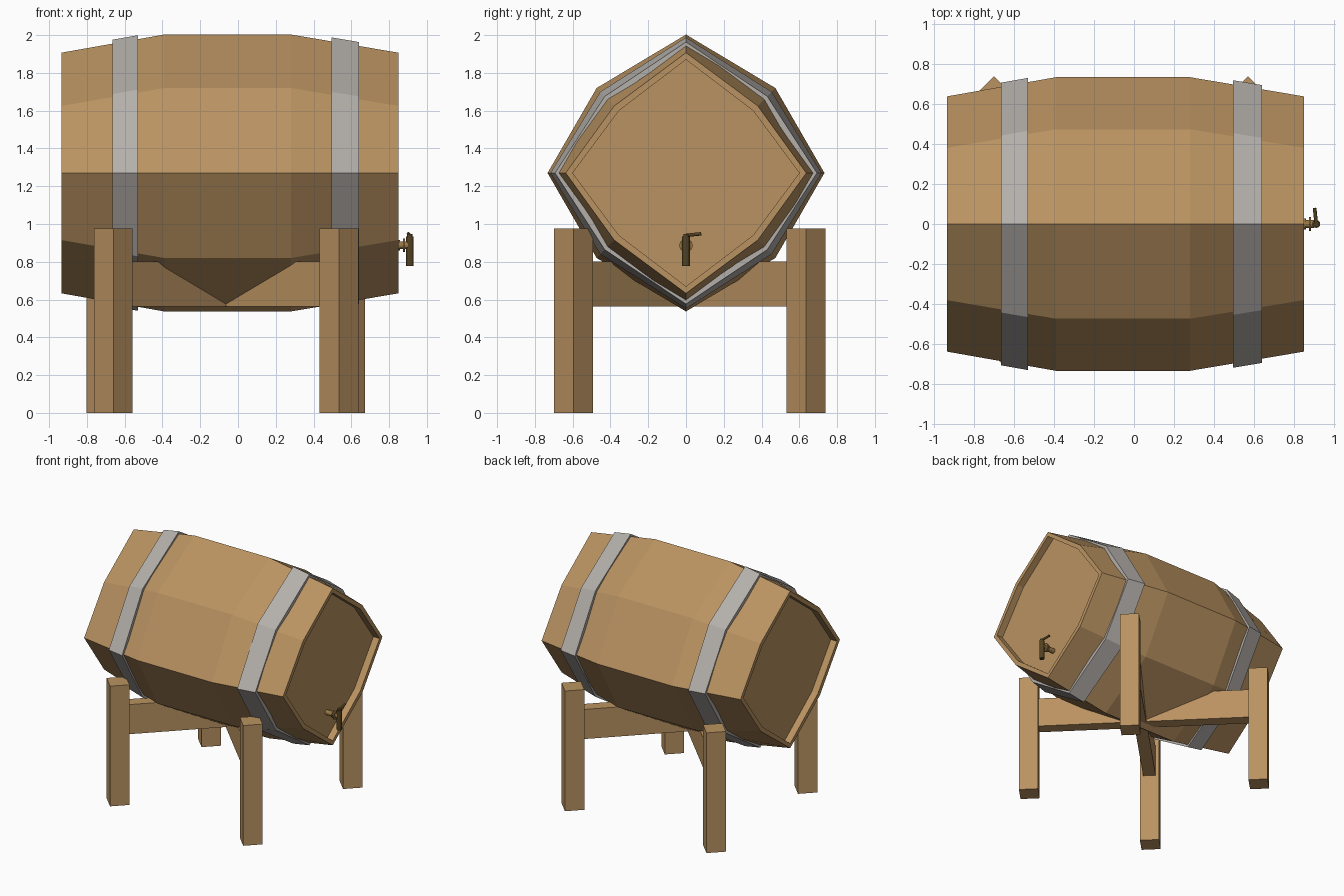
import bpy, bmesh, math
from mathutils import Vector

if "Cube" in bpy.data.objects:
    bpy.data.objects.remove(bpy.data.objects["Cube"])


def material(name, rgb):
    m = bpy.data.materials.new(name)
    m.diffuse_color = (*[(c / 255) ** 2.2 for c in rgb], 1)
    m.use_nodes = True
    m.node_tree.nodes["Principled BSDF"].inputs["Base Color"].default_value = m.diffuse_color
    return m


WOOD = material("oak wood", (184, 145, 97))
STEEL = material("hoop steel", (178, 173, 168))
DARK = material("dark bronze", (84, 68, 38))
BRASS = material("aged brass", (150, 118, 70))
AXIS_Z = 1.27


def finish(bm, name, mat):
    bmesh.ops.recalc_face_normals(bm, faces=bm.faces)
    me = bpy.data.meshes.new(name)
    bm.to_mesh(me)
    bm.free()
    me.materials.append(mat)
    ob = bpy.data.objects.new(name, me)
    bpy.context.collection.objects.link(ob)
    return ob


def octagon(bm, x, r, mid_y, mid_z):
    """Uneven eight-sided ring: points on the axes, shallower corners between."""
    pts = [(r, 0), (mid_y, mid_z), (0, r), (-mid_y, mid_z),
           (-r, 0), (-mid_y, -mid_z), (0, -r), (mid_y, -mid_z)]
    return [bm.verts.new((x, y, AXIS_Z + z)) for y, z in pts]


def loft(name, rings, mat, closed=False):
    bm = bmesh.new()
    loops = [octagon(bm, *r) for r in rings]
    pairs = list(zip(loops, loops[1:])) + ([(loops[-1], loops[0])] if closed else [])
    for a, b in pairs:
        for i in range(8):
            j = (i + 1) % 8
            bm.faces.new((a[i], a[j], b[j], b[i]))
    if not closed:
        bm.faces.new(loops[0])
        bm.faces.new(loops[-1])
    return finish(bm, name, mat)


# Barrel with recessed heads
END, RIM, BELLY = (0.637, 0.38, 0.355), (0.60, 0.355, 0.33), (0.733, 0.473, 0.45)
loft("barrel", [(-0.88, *RIM), (-0.935, *RIM), (-0.935, *END), (-0.39, *BELLY),
                (0.28, *BELLY), (0.85, *END), (0.85, *RIM), (0.795, *RIM)], WOOD)


# Hoops following the barrel taper
def barrel_section(x, offset):
    t = (x + 0.935) / 0.545 if x < 0 else (0.85 - x) / 0.57
    k = (offset, offset * 0.75, offset * 0.75)
    return (x, *[e + (b - e) * t + o for e, b, o in zip(END, BELLY, k)])


for name, x0, x1 in (("rear_hoop", -0.665, -0.53), ("tap_end_hoop", 0.495, 0.64)):
    loft(name, [barrel_section(x0, -0.01), barrel_section(x0, 0.021),
                barrel_section(x1, 0.021), barrel_section(x1, -0.01)], STEEL, closed=True)


# Stand: four turned legs joined by two crossing beams
def box(name, centre, size, angle):
    bm = bmesh.new()
    bmesh.ops.create_cube(bm, size=1)
    bmesh.ops.scale(bm, vec=size, verts=bm.verts)
    ob = finish(bm, name, WOOD)
    ob.location = centre
    ob.rotation_euler.z = angle


LEGS = {"front_left": (-0.66, -0.595), "back_right": (0.57, 0.635),
        "front_right": (0.535, -0.595), "back_left": (-0.70, 0.635)}
for name, (x, y) in LEGS.items():
    box(name + "_leg", (x, y, 0.4875), (0.145, 0.145, 0.975), math.pi / 4)
for a, b in (("front_left", "back_right"), ("front_right", "back_left")):
    p, q = Vector(LEGS[a]), Vector(LEGS[b])
    d, c = q - p, (p + q) / 2
    box(a + "_beam", (c.x, c.y, 0.682), (d.length, 0.095, 0.24), math.atan2(d.y, d.x))


# Tap: pipe, flange, collar, spout and bent handle
def rod(name, p, q, r, mat, sides=12):
    p, q = Vector(p), Vector(q)
    bm = bmesh.new()
    bmesh.ops.create_cone(bm, cap_ends=True, segments=sides, radius1=r, radius2=r,
                          depth=(q - p).length)
    ob = finish(bm, name, mat)
    ob.location = (p + q) / 2
    ob.rotation_euler = (q - p).to_track_quat('Z', 'Y').to_euler()


TZ = 0.887
rod("tap_pipe", (0.78, 0, TZ), (0.90, 0, TZ), 0.02, BRASS)
rod("tap_flange", (0.873, 0, TZ), (0.883, 0, TZ), 0.036, BRASS)
rod("tap_collar", (0.848, 0, TZ), (0.858, 0, TZ), 0.027, BRASS)
rod("tap_spout", (0.91, 0, 0.778), (0.91, 0, 0.935), 0.02, DARK)
rod("handle_stem", (0.91, 0, 0.93), (0.91, 0, 0.948), 0.014, DARK)
rod("handle_lever", (0.91, 0, 0.94), (0.902, 0.08, 0.948), 0.009, DARK)
